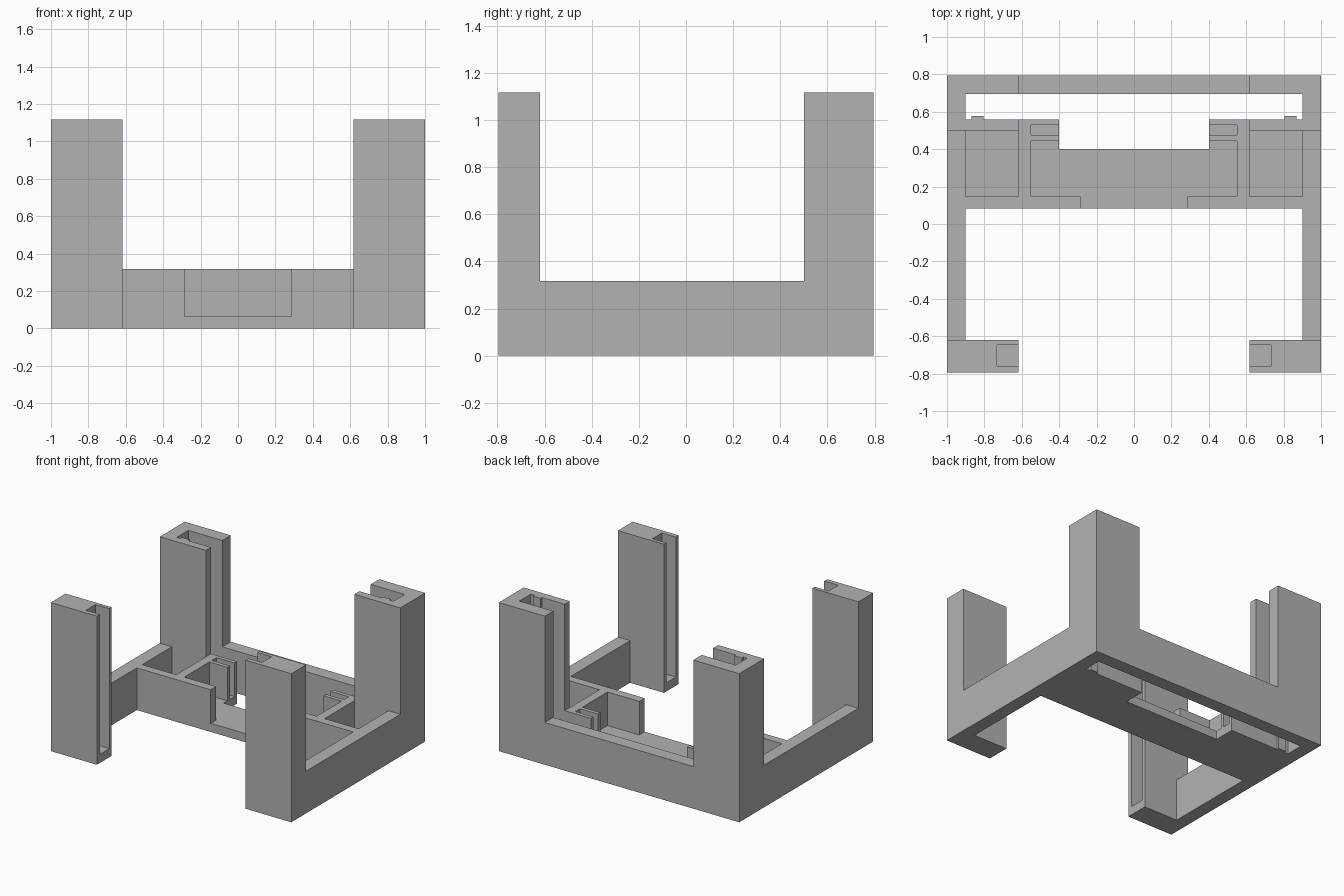
import bpy
import bmesh

cube = bpy.data.objects.get("Cube")
if cube:
    bpy.data.objects.remove(cube, do_unlink=True)

FLOOR, RAIL, POST = 0.065, 0.317, 1.117   # storey heights
OUT, IN, INNER = 1.0, 0.9, 0.617          # outer face, rail inside, post inside
BACK, FRONT = 0.795, -0.795

grey = bpy.data.materials.new("plain_grey")
grey.use_nodes = True
colour = (0.45, 0.45, 0.45, 1)
grey.diffuse_color = colour
grey.node_tree.nodes["Principled BSDF"].inputs["Base Color"].default_value = colour


def prism(name, outline, z0, z1):
    """Extrude a plan outline between two heights."""
    bm = bmesh.new()
    face = bm.faces.new([bm.verts.new((x, y, z0)) for x, y in outline])
    top = bmesh.ops.extrude_face_region(bm, geom=[face])["geom"]
    verts = [v for v in top if isinstance(v, bmesh.types.BMVert)]
    bmesh.ops.translate(bm, verts=verts, vec=(0, 0, z1 - z0))
    bmesh.ops.recalc_face_normals(bm, faces=bm.faces)
    mesh = bpy.data.meshes.new(name)
    bm.to_mesh(mesh)
    bm.free()
    mesh.materials.append(grey)
    obj = bpy.data.objects.new(name, mesh)
    bpy.context.collection.objects.link(obj)


def rect(x0, x1, y0, y1):
    return [(x0, y0), (x1, y0), (x1, y1), (x0, y1)]


def flip(outline):
    return [(-x, y) for x, y in reversed(outline)]


def pair(name, outline, z0, z1):
    prism("left_" + name, outline, z0, z1)
    prism("right_" + name, flip(outline), z0, z1)


# Tray floor with a cutout at the back
half_floor = [(IN, 0.083), (IN, 0.5), (INNER, 0.5), (INNER, 0.56),
              (0.4, 0.56), (0.4, 0.4)]
prism("tray_floor", half_floor + flip(half_floor), 0, FLOOR)

# Tray walls: front wall, divider and the slotted bracket
pair("tray_wall", [
    (0.285, 0.083), (IN, 0.083), (IN, 0.147), (INNER, 0.147),
    (INNER, 0.56), (0.4, 0.56), (0.4, 0.53), (0.55, 0.53),
    (0.55, 0.475), (0.4, 0.475), (0.4, 0.445), (0.55, 0.445),
    (0.55, 0.147), (0.285, 0.147)], FLOOR, RAIL)

# Back posts: channels open inward, with a small rib inside
pair("back_post", [
    (INNER, 0.5), (OUT, 0.5), (OUT, BACK), (INNER, BACK),
    (INNER, 0.695), (IN, 0.695), (IN, 0.56), (0.869, 0.56),
    (0.869, 0.577), (0.805, 0.577), (0.805, 0.56), (INNER, 0.56)], 0, POST)

# Front posts: solid foot below a narrow inward slot
pair("front_post_foot", rect(INNER, OUT, FRONT, -0.62), 0, FLOOR)
pair("front_post", [
    (INNER, FRONT), (OUT, FRONT), (OUT, -0.62), (INNER, -0.62),
    (INNER, -0.647), (0.733, -0.647), (0.733, -0.76), (INNER, -0.76)],
    FLOOR, POST)

# Rails joining the posts
pair("side_rail", rect(IN, OUT, -0.62, 0.5), 0, RAIL)
prism("back_rail", rect(-INNER, INNER, 0.695, BACK), 0, RAIL)
